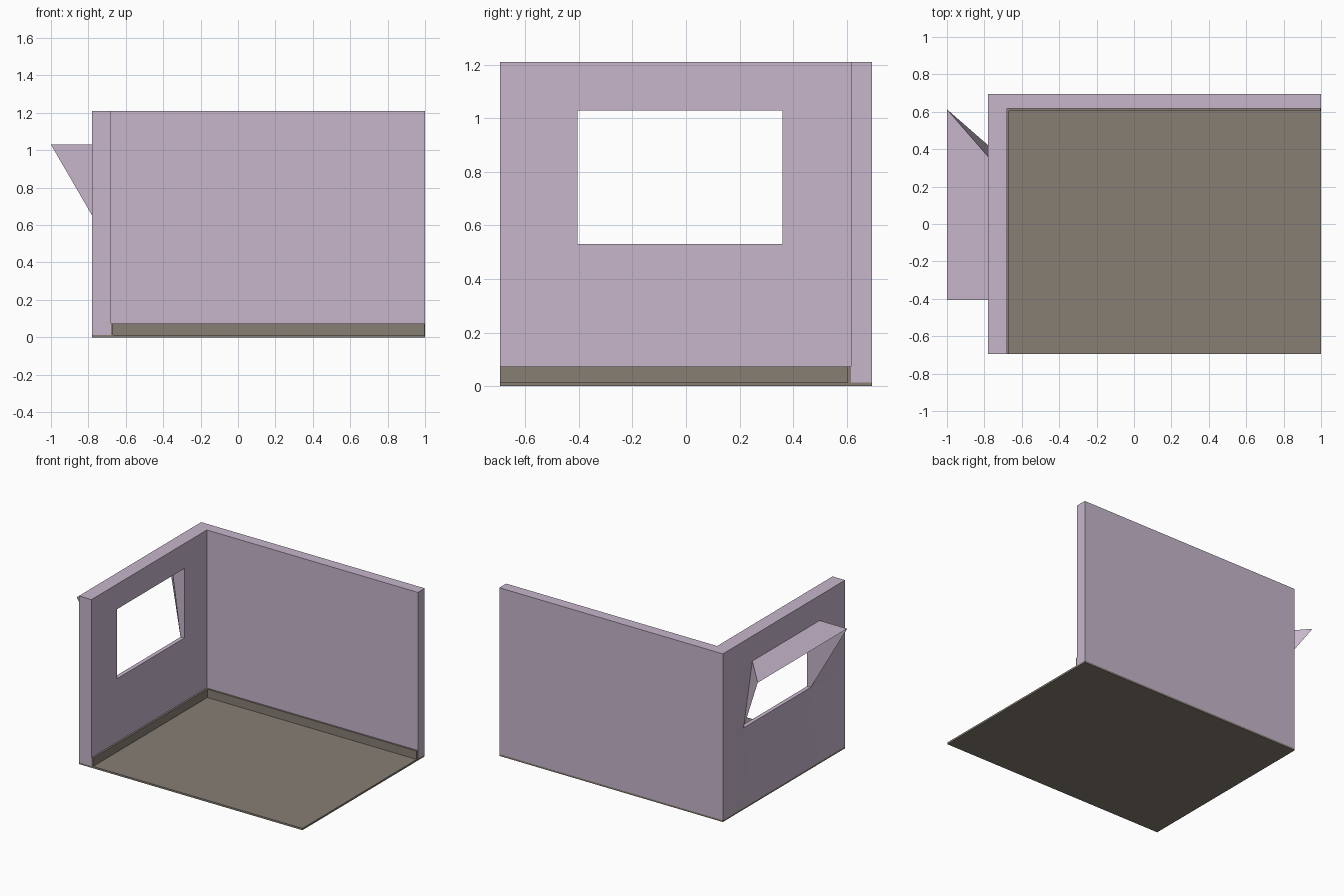
import bpy, bmesh

if "Cube" in bpy.data.objects:
    bpy.data.objects.remove(bpy.data.objects["Cube"])


def material(name, rgb):
    m = bpy.data.materials.new(name)
    m.diffuse_color = (*rgb, 1)
    m.use_nodes = True
    m.node_tree.nodes["Principled BSDF"].inputs["Base Color"].default_value = m.diffuse_color
    return m


LILAC = material("lilac_plaster", (0.57, 0.47, 0.60))
BROWN = material("taupe_wood", (0.24, 0.21, 0.175))


def add_object(name, bm, mat):
    mesh = bpy.data.meshes.new(name)
    bm.to_mesh(mesh)
    bm.free()
    mesh.materials.append(mat)
    ob = bpy.data.objects.new(name, mesh)
    bpy.context.collection.objects.link(ob)
    return ob


def box(name, lo, hi, mat):
    bm = bmesh.new()
    bmesh.ops.create_cube(bm, size=1)
    for v in bm.verts:
        v.co = [(a + b) / 2 + c * (b - a) for a, b, c in zip(lo, hi, v.co)]
    return add_object(name, bm, mat)


X0, XI, X1 = -0.78, -0.68, 1.0       # outer wall, inner wall, right end
Y0, YI, Y1 = -0.695, 0.617, 0.695    # front, inner back wall, back
ZF, ZT = 0.013, 1.21                 # floor top, wall top

# Floor and back wall
box("floor", (X0, Y0, 0), (X1, Y1, ZF), BROWN)
box("back_wall", (XI, YI, ZF), (X1, Y1, ZT), LILAC)

# Skirting boards along both walls
S, SH = 0.013, 0.073
box("left_skirting", (XI, Y0, ZF), (XI + S, YI, SH), BROWN)
box("back_skirting", (XI + S, YI - S, ZF), (X1 - 0.003, YI, SH), BROWN)

# Left wall: a 3 x 3 grid of cells with the middle one open as a window
ys = [Y0, -0.405, 0.36, Y1]
zs = [ZF, 0.53, 1.03, ZT]
SILL = -0.71                         # the outer sill edge is recessed
bm = bmesh.new()
V = {}
for i, y in enumerate(ys):
    for j, z in enumerate(zs):
        outer = SILL if j == 1 and i in (1, 2) else X0
        V[0, i, j] = bm.verts.new((outer, y, z))
        V[1, i, j] = bm.verts.new((XI, y, z))
for i in range(3):
    for j in range(3):
        if (i, j) == (1, 1):
            continue
        for s in (0, 1):
            bm.faces.new([V[s, i, j], V[s, i + 1, j],
                          V[s, i + 1, j + 1], V[s, i, j + 1]])


def rim(p, q):
    bm.faces.new([V[0, *p], V[0, *q], V[1, *q], V[1, *p]])


for k in range(3):                   # outer rim of the wall
    for e in (0, 3):
        rim((k, e), (k + 1, e))
        rim((e, k), (e, k + 1))
for e in (1, 2):                     # reveals of the window
    rim((1, e), (2, e))
    rim((e, 1), (e, 2))
bmesh.ops.recalc_face_normals(bm, faces=bm.faces)
add_object("left_wall", bm, LILAC)

# Thin window awning: flat top and two triangular cheeks
bm = bmesh.new()
near, far = ys[1], ys[2]
a, b, c, d, e, f = [bm.verts.new(p) for p in (
    (X0, far, 1.03), (X0, near, 1.03), (-1, near, 1.03), (-1, 0.613, 1.03),
    (SILL, far, 0.53), (SILL, near, 0.53))]
bm.faces.new((a, d, c, b))
bm.faces.new((a, e, d))
bm.faces.new((b, c, f))
add_object("window_awning", bm, LILAC)
